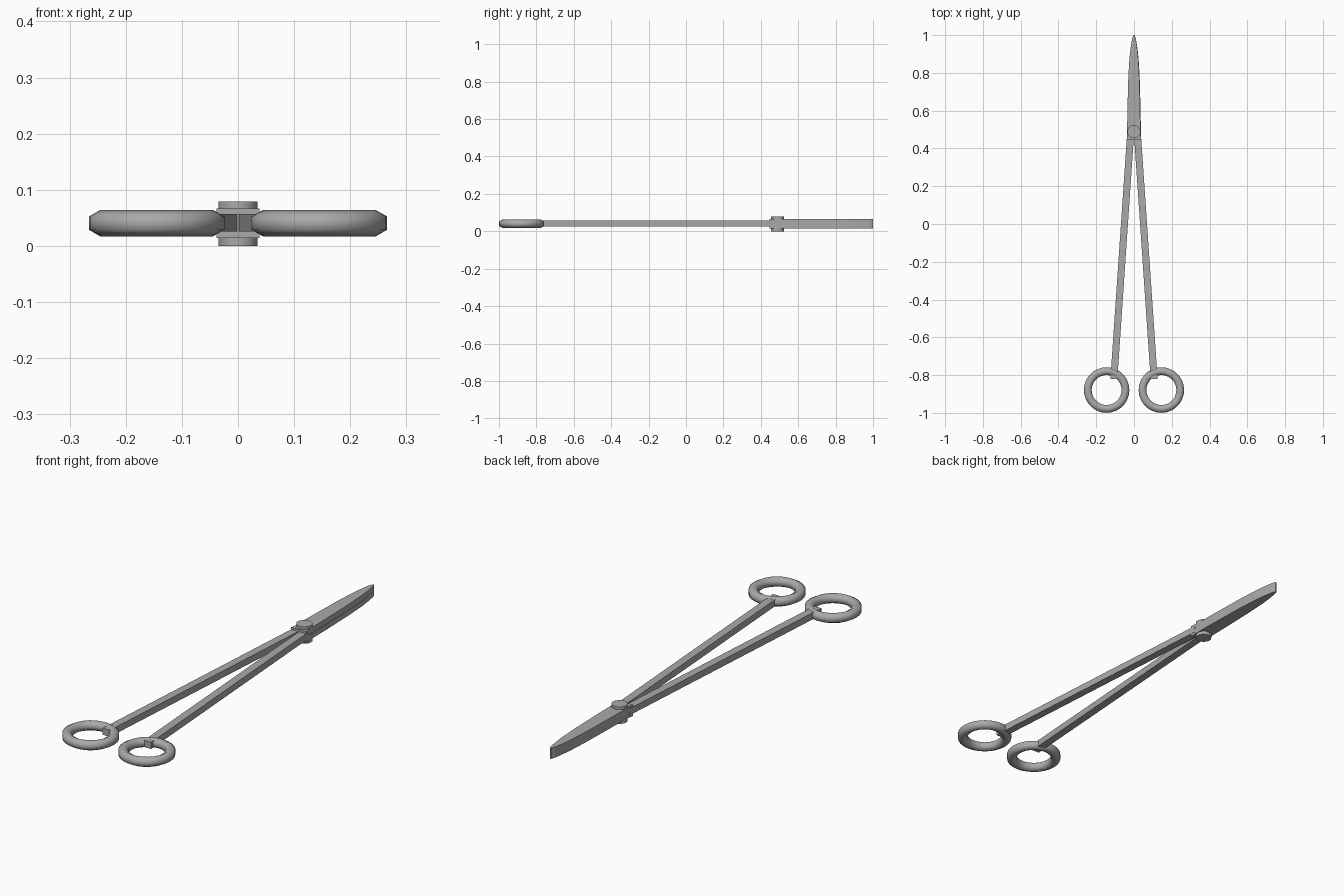
import bpy, bmesh, math

if "Cube" in bpy.data.objects:
    bpy.data.objects.remove(bpy.data.objects["Cube"])

steel = bpy.data.materials.new("steel grey")
steel.diffuse_color = (0.4, 0.4, 0.4, 1)
steel.use_nodes = True
steel.node_tree.nodes["Principled BSDF"].inputs["Base Color"].default_value = steel.diffuse_color


def finish(bm, name, smooth=0):
    bmesh.ops.recalc_face_normals(bm, faces=bm.faces)
    me = bpy.data.meshes.new(name)
    bm.to_mesh(me)
    bm.free()
    me.materials.append(steel)
    ob = bpy.data.objects.new(name, me)
    bpy.context.collection.objects.link(ob)
    if smooth:
        bpy.ops.object.select_all(action='DESELECT')
        ob.select_set(True)
        bpy.context.view_layer.objects.active = ob
        bpy.ops.object.shade_smooth_by_angle(angle=math.radians(smooth))
    return ob


def plate(name, outline, z0, z1, smooth=0):
    """Extrude a top-view outline between two heights."""
    bm = bmesh.new()
    low = [bm.verts.new((x, y, z0)) for x, y in outline]
    top = [bm.verts.new((x, y, z1)) for x, y in outline]
    bm.faces.new(low)
    bm.faces.new(top)
    n = len(outline)
    for i in range(n):
        j = (i + 1) % n
        bm.faces.new((low[i], low[j], top[j], top[i]))
    return finish(bm, name, smooth)


def ring(name, cx, cy, cz, major, minor, segs=28, sides=6):
    """Finger ring with a six-sided section, one corner on top."""
    bm = bmesh.new()
    loops = []
    for i in range(segs):
        a = 2 * math.pi * i / segs
        loop = []
        for k in range(sides):
            t = math.pi / 2 + 2 * math.pi * k / sides
            r = major + minor * math.cos(t)
            loop.append(bm.verts.new((cx + r * math.cos(a), cy + r * math.sin(a),
                                      cz + minor * math.sin(t))))
        loops.append(loop)
    for i in range(segs):
        p, q = loops[i], loops[(i + 1) % segs]
        for k in range(sides):
            m = (k + 1) % sides
            bm.faces.new((p[k], q[k], q[m], p[m]))
    return finish(bm, name, 75)


# Mirrored handles: straight shank and finger ring; stacked pair of blades
half = [(0.037, 0.45), (0.035, 0.60), (0.030, 0.78), (0.024, 0.88),
        (0.017, 0.94), (0.010, 0.98), (0.003, 1.0)]
for side, s in (("left", -1), ("right", 1)):
    plate(side + "_shank", [(s * 0.0, 0.47), (s * 0.037, 0.47),
                            (s * 0.125, -0.82), (s * 0.088, -0.82)], 0.026, 0.057)
    ring(side + "_finger_ring", s * 0.145, -0.879, 0.0405, 0.1, 0.0238)
    z = 0.041 if s < 0 else 0.016
    outer = [(s * x, y) for x, y in half]
    inner = [(-s * x * 0.93, y) for x, y in reversed(half)]
    plate(side + "_blade", outer + inner, z, z + 0.025)

# Joint collar and pivot screw heads
plate("joint_collar", [(-0.038, 0.447), (0.038, 0.447), (0.034, 0.475), (-0.034, 0.475)],
      0.014, 0.067)
disc = [(0.035 * math.cos(2 * math.pi * i / 16), 0.49 + 0.035 * math.sin(2 * math.pi * i / 16))
        for i in range(16)]
plate("lower_pivot_head", disc, 0.0, 0.017, 35)
plate("upper_pivot_head", disc, 0.065, 0.079, 35)
